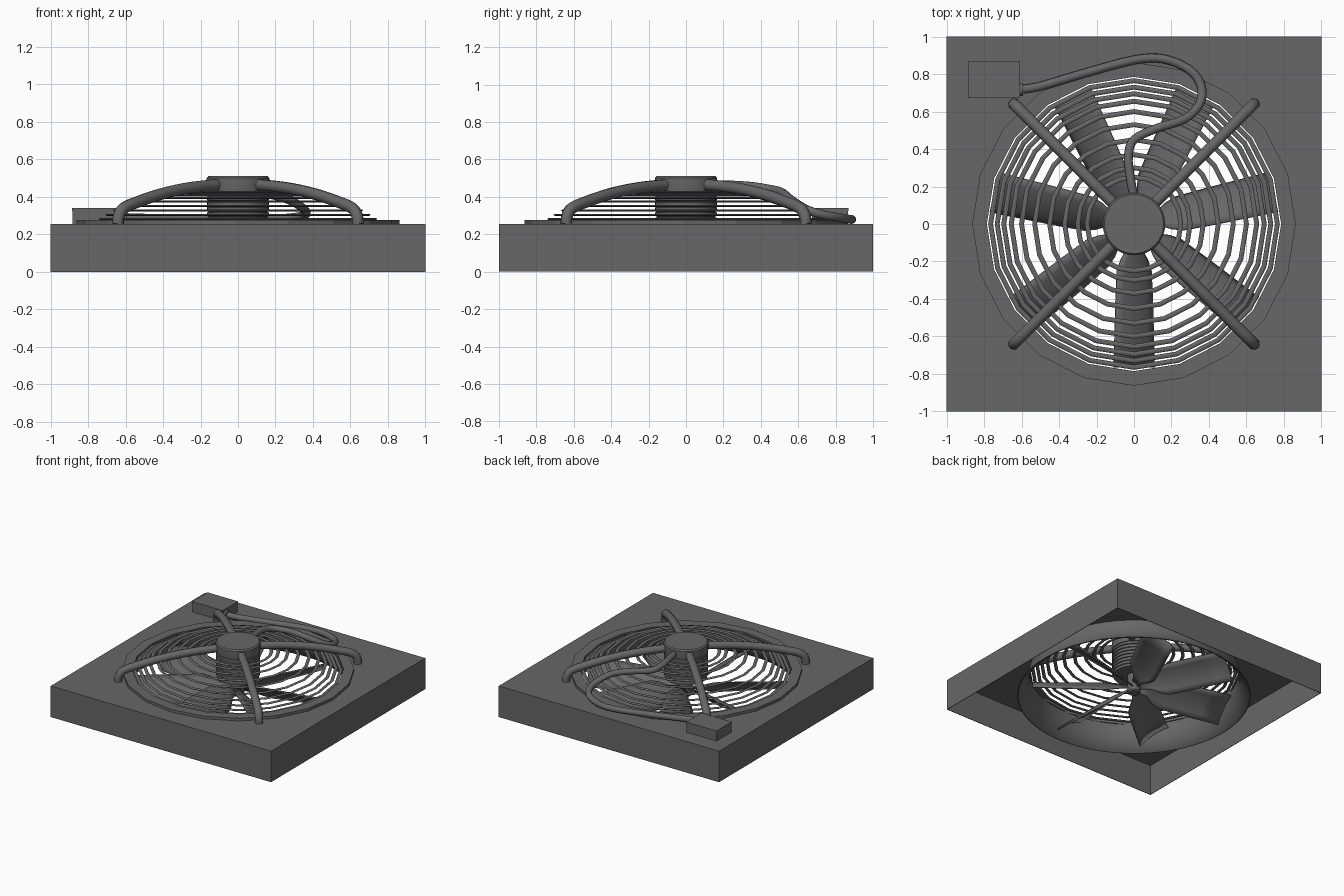
import bpy, bmesh, math
from mathutils import Vector

if "Cube" in bpy.data.objects:
    bpy.data.objects.remove(bpy.data.objects["Cube"])

grey = bpy.data.materials.new("dark_grey_paint")
grey.diffuse_color = (0.135, 0.135, 0.135, 1)
grey.use_nodes = True
grey.node_tree.nodes["Principled BSDF"].inputs["Base Color"].default_value = grey.diffuse_color


def finish(name, bm, angle=35):
    bmesh.ops.recalc_face_normals(bm, faces=bm.faces)
    me = bpy.data.meshes.new(name)
    bm.to_mesh(me)
    bm.free()
    ob = bpy.data.objects.new(name, me)
    bpy.context.collection.objects.link(ob)
    me.materials.append(grey)
    if angle:
        bpy.ops.object.select_all(action='DESELECT')
        ob.select_set(True)
        bpy.context.view_layer.objects.active = ob
        bpy.ops.object.shade_smooth_by_angle(angle=math.radians(angle))
    return ob


def loft(name, loops, closed=False, caps=False, angle=35):
    """Skin a list of equally sized point loops."""
    bm = bmesh.new()
    vs = [[bm.verts.new(p) for p in lp] for lp in loops]
    n, m = len(vs[0]), len(vs)
    for i in range(m if closed else m - 1):
        a, b = vs[i], vs[(i + 1) % m]
        for k in range(n):
            bm.faces.new((a[k], a[(k + 1) % n], b[(k + 1) % n], b[k]))
    if caps:
        bm.faces.new(vs[0])
        bm.faces.new(vs[-1])
    return finish(name, bm, angle)


def circle(r, z, n):
    return [(r * math.sin(2 * math.pi * k / n), r * math.cos(2 * math.pi * k / n), z)
            for k in range(n)]


def square(h, z, n):
    out = []
    for x, y, _ in circle(1, 0, n):
        s = h / max(abs(x), abs(y))
        out.append((x * s, y * s, z))
    return out


def revolve(name, prof, n, closed=False, angle=35):
    return loft(name, [circle(r, z, n) for r, z in prof], closed, not closed, angle)


def smooth_path(pts, steps=4):
    """Catmull-Rom interpolation through the points."""
    p = [Vector(q) for q in pts]
    p = [2 * p[0] - p[1]] + p + [2 * p[-1] - p[-2]]
    out = []
    for i in range(1, len(p) - 2):
        a, b, c, d = p[i - 1:i + 3]
        for s in range(steps):
            t = s / steps
            out.append(0.5 * (2 * b + (c - a) * t + (2 * a - 5 * b + 4 * c - d) * t * t
                              + (3 * b - a - 3 * c + d) * t ** 3))
    return out + [p[-2]]


def tube(name, pts, r, sides=10):
    path = smooth_path(pts)
    loops, side = [], None
    for i, q in enumerate(path):
        t = (path[min(i + 1, len(path) - 1)] - path[max(i - 1, 0)]).normalized()
        if side is None:
            side = t.orthogonal()
        side = (side - t * side.dot(t)).normalized()
        up = t.cross(side)
        loops.append([q + r * (side * math.cos(2 * math.pi * k / sides)
                               + up * math.sin(2 * math.pi * k / sides)) for k in range(sides)])
    return loft(name, loops, caps=True, angle=45)


def box(name, lo, hi):
    bm = bmesh.new()
    bmesh.ops.create_cube(bm, size=1)
    for v in bm.verts:
        v.co = [lo[i] + (v.co[i] + 0.5) * (hi[i] - lo[i]) for i in range(3)]
    return finish(name, bm, 0)


# Square housing: thin open-bottomed shell with a round hole in the top plate
N = 80
loft("housing", [square(1, 0, N), square(1, .255, N), circle(.80, .255, N),
                 circle(.80, .251, N), square(.996, .251, N), square(.996, 0, N)],
     closed=True, angle=30)

# Raised ring on the top plate and the duct below it, flaring towards the bottom
revolve("mounting_ring", [(.863, .25), (.863, .277), (.785, .277), (.785, .25)], 20, True, 10)
inner = [(.785, .255), (.785, .20), (.795, .15), (.82, .10), (.85, .065), (.872, .05)]
outer = [(r + .006, z + .002) for r, z in reversed(inner)]
revolve("air_duct", inner + outer, 60, True, 50)

# Domed guard of concentric wire rings, closer together at the steep rim
for i, (r, z) in enumerate([(.25, .425), (.30, .418), (.37, .408), (.45, .394), (.53, .375),
                            (.60, .352), (.655, .328), (.695, .304), (.73, .282), (.765, .266)]):
    prof = [(r + .013 * math.cos(a * math.pi / 3), z + .006 * math.sin(a * math.pi / 3))
            for a in range(6)]
    revolve(f"guard_ring_{i + 1}", prof, 20, True, 65)

# Four curved support arms on the diagonals
for i in range(4):
    a = math.radians(45 + 90 * i)
    tube(f"support_arm_{i + 1}",
         [(r * math.cos(a), r * math.sin(a), z) for r, z in
          [(.905, .255), (.90, .295), (.865, .338), (.76, .372), (.57, .417), (.36, .448), (.12, .466)]],
         .031)

# Motor: cap plus finned body
revolve("motor_cap", [(.165, .435), (.167, .445), (.167, .50), (.158, .511)], 32)
fins = [(.158, .22)]
for k in range(7):
    z = .24 + k * .028
    fins += [(.158, z), (.165, z + .003), (.165, z + .02), (.158, z + .023)]
revolve("motor_body", fins + [(.158, .44)], 32)
revolve("fan_hub", [(.04, .07), (.05, .08), (.05, .22), (.04, .225)], 24)

# Seven pitched, cambered blades
for i in range(7):
    a = math.radians(-90 + i * 360 / 7)
    rad = Vector((math.cos(a), math.sin(a), 0))
    tan = Vector((-math.sin(a), math.cos(a), 0))
    bm = bmesh.new()
    rows = []
    for r, chord, pitch in [(.04, .06, 44), (.13, .10, 43), (.19, .19, 42), (.25, .24, 41),
                            (.42, .25, 38), (.60, .255, 36), (.765, .26, 34)]:
        p = math.radians(pitch)
        along = tan * math.cos(p) + Vector((0, 0, -math.sin(p)))
        nrm = tan * math.sin(p) + Vector((0, 0, math.cos(p)))
        row = []
        for k in range(7):
            u = k / 6 - .5
            row.append(bm.verts.new(rad * r + Vector((0, 0, .125)) + along * u * chord
                                    + nrm * chord * .08 * (1 - 4 * u * u)))
        rows.append(row)
    for ra, rb in zip(rows, rows[1:]):
        for k in range(6):
            bm.faces.new((ra[k], ra[k + 1], rb[k + 1], rb[k]))
    blade = finish(f"fan_blade_{i + 1}", bm, 40)
    sol = blade.modifiers.new("thickness", 'SOLIDIFY')
    sol.thickness = .01
    sol.offset = 0

# Power cable from the motor to the terminal box
tube("power_cable",
     [(0, .14, .465), (-.02, .25, .463), (-.03, .36, .455), (.0, .45, .44), (.12, .51, .425),
      (.27, .56, .385), (.35, .64, .335), (.36, .73, .305), (.30, .82, .29), (.16, .88, .28),
      (0, .875, .28), (-.28, .80, .282), (-.50, .735, .286), (-.62, .715, .29)], .024)

# Terminal box with lid and cable gland
box("terminal_box", (-.884, .673, .25), (-.611, .867, .325))
box("terminal_box_lid", (-.886, .671, .325), (-.609, .869, .34))
tube("cable_gland", [(-.62, .717, .292), (-.605, .717, .292), (-.592, .717, .292)], .034, 12)
